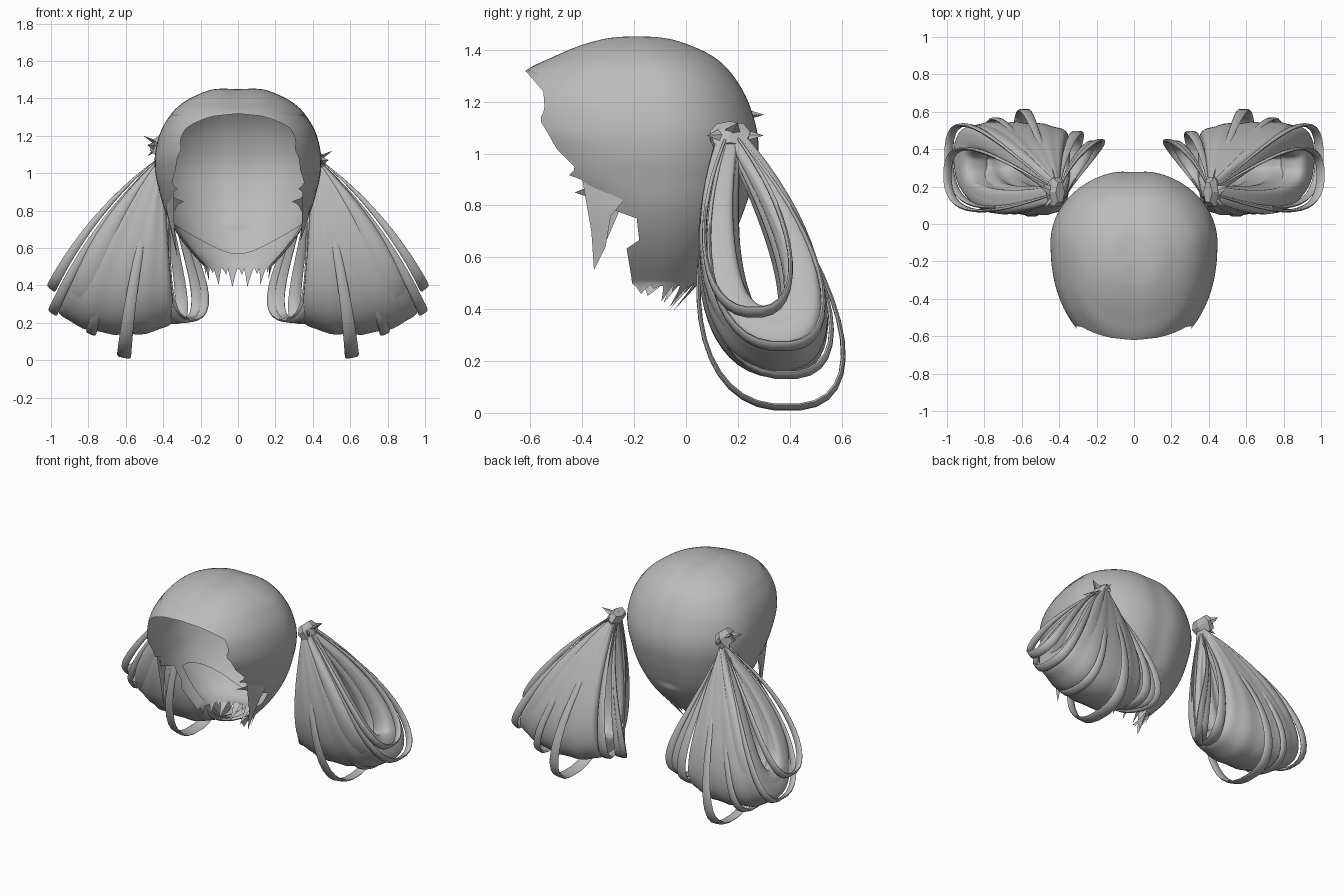
import bpy, bmesh, math
from mathutils import Vector

if "Cube" in bpy.data.objects:
    bpy.data.objects.remove(bpy.data.objects["Cube"])

hair = bpy.data.materials.new("ash_grey_hair")
hair.diffuse_color = (0.5, 0.5, 0.5, 1)
hair.use_nodes = True
hair.node_tree.nodes["Principled BSDF"].inputs["Base Color"].default_value = hair.diffuse_color


def make(name, bm, angle=50):
    bmesh.ops.remove_doubles(bm, verts=bm.verts, dist=0.0004)
    bmesh.ops.recalc_face_normals(bm, faces=bm.faces)
    me = bpy.data.meshes.new(name)
    bm.to_mesh(me)
    bm.free()
    me.materials.append(hair)
    ob = bpy.data.objects.new(name, me)
    bpy.context.collection.objects.link(ob)
    bpy.ops.object.select_all(action='DESELECT')
    ob.select_set(True)
    bpy.context.view_layer.objects.active = ob
    bpy.ops.object.shade_smooth_by_angle(angle=math.radians(angle))
    return ob


def grid(bm, rows, wrap_u=False, wrap_v=False):
    vs = [[bm.verts.new(p) for p in row] for row in rows]
    n, m = len(vs), len(vs[0])
    for i in range(n if wrap_u else n - 1):
        for j in range(m if wrap_v else m - 1):
            a, b = vs[i], vs[(i + 1) % n]
            k = (j + 1) % m
            bm.faces.new((a[j], a[k], b[k], b[j]))
    return vs


def catmull(pts, i, f):
    p = [pts[max(0, min(len(pts) - 1, i + k))] for k in (-1, 0, 1, 2)]
    return [0.5 * (2 * b + (c - a) * f + (2 * a - 5 * b + 4 * c - d) * f * f
                   + (3 * b - a - 3 * c + d) * f ** 3) for a, b, c, d in zip(*p)]


# Scalp sections: z, half width, centre y, back y, front y
sections = [
    (1.458, .05, -.19, -.14, -.24), (1.447, .14, -.18, -.05, -.33),
    (1.42, .215, -.17, .03, -.42), (1.38, .29, -.15, .108, -.51),
    (1.32, .355, -.12, .176, -.62), (1.22, .415, -.11, .24, -.70),
    (1.10, .444, -.10, .28, -.71), (1.00, .442, -.10, .288, -.66),
    (.90, .42, -.10, .27, -.60), (.80, .39, -.10, .24, -.50),
    (.70, .34, -.10, .20, -.45), (.60, .27, -.10, .14, -.40),
    (.50, .18, -.10, .05, -.33)]
# Ragged hairline: z, y
hairline = [
    (1.32, -.62), (1.24, -.55), (1.17, -.545), (1.13, -.565), (1.10, -.545),
    (1.02, -.50), (.94, -.42), (.92, -.46), (.895, -.39), (.87, -.38),
    (.85, -.43), (.83, -.37), (.79, -.30), (.75, -.19), (.66, -.18),
    (.64, -.23), (.52, -.21), (.40, -.20)]
SQ = .88  # squareness of the front half


def edge_y(z):
    if z >= 1.3199:
        return -9
    for (z0, y0), (z1, y1) in zip(hairline, hairline[1:]):
        if z >= z1:
            return y0 + (y1 - y0) * (z0 - z) / (z0 - z1)
    return -.2


def scalp_ring(sec, cols=64):
    z, w, yc, yb, yf = sec
    cut = max(0, min(1, (yc - edge_y(z)) / (yc - yf)))
    t0 = math.acos(cut ** (1 / SQ))
    top = max(0, min(1, (z - 1.3) / .14))
    ring = []
    for j in range(cols + 1):
        t = t0 + (2 * math.pi - 2 * t0) * j / cols
        c = math.cos(t)
        x = w * math.sin(t)
        y = yc - (yc - yf) * c ** SQ if c > 0 else yc - (yb - yc) * c
        # shallow parting down the crown and back
        dip = math.exp(-(x / .07) ** 2) * .011
        back = 1 - top if c < 0 and z > .7 else 0
        ring.append((x, y - dip * back * abs(c), z - dip * top))
    return ring


# Scalp shell, open at the face
rings = []
for i in range(len(sections) - 1):
    for k in range(6):
        rings.append(scalp_ring(catmull(sections, i, k / 6)))
rings.append(scalp_ring(sections[-1]))
# Pointed nape tips
last = rings[-1]
tips = []
for j, (x, y, z) in enumerate(last):
    back = math.sin(math.pi * j / (len(last) - 1))
    spike = (0, .3, .65, 1, .5, .1, .4, .2)[j % 8] * (.03 + .08 * back)
    tips.append((x * (1 - spike), y - spike * .9 * back, z - spike))
rings.append(tips)
bm = bmesh.new()
vs = grid(bm, rings)
top = bm.verts.new((0, -.19, 1.449))
for a, b in zip(vs[0], vs[0][1:]):
    bm.faces.new((a, b, top))
make("scalp_hair", bm)

# Inner nape layer with a curved upper edge
rows = []
for k in range(7):
    row = []
    for j in range(33):
        t = math.radians(85 + 190 * j / 32)
        zt = .57 + .16 * math.sin(t) ** 2
        z = zt + (.49 - zt) * k / 6
        f = max(0, min(2.999, (.8 - z) / .1))
        s = catmull(sections, 9 + int(f), f - int(f)) if f < 3 else sections[-1]
        row.append((s[1] * .96 * math.sin(t), s[2] - (s[3] - s[2]) * .92 * math.cos(t), z))
    rows.append(row)
bm = bmesh.new()
grid(bm, rows)
make("nape_layer", bm)


def teardrop(a, length, width):
    s, q = math.sin(a / 2), math.sin(a)
    return Vector((length * (1 - math.cos(a)) / 2,
                   -width * math.copysign(abs(q) ** .8, q) * abs(s) ** 1.3))


# Closed teardrop loop of hair, fanned out from the tie and bowed outward
def loop(name, side, phi, half, length, width, thick, tilt=.2, skew=0, ripple=0, nu=40, nv=8):
    rows = []
    for i in range(nu):
        a = 2 * math.pi * (i + .5) / nu
        s = math.sin(a / 2)
        c0 = teardrop(a, length, width)
        d = teardrop(a + .02, length, width) - teardrop(a - .02, length, width)
        n = Vector((-d.y, d.x)).normalized()
        row = []
        for j in range(nv):
            v = 2 * math.pi * j / nv
            sv, cv = math.sin(v), math.cos(v)
            sv = math.copysign(abs(sv) ** .8, sv)
            cv = math.copysign(abs(cv) ** .6, cv)
            t = thick * (.3 + .7 * s) * cv
            t += ripple * s * math.cos(sv * 13) * (1 if cv > 0 else -.3)
            r, l = c0.x + n.x * t, c0.y + n.y * t
            deg = phi + half * sv
            if half > 10:
                r *= 1 + .06 * sv
            deg += 13 * (deg + 10) / 50 * (1 - r / length) - skew * l / width
            p = math.radians(deg)
            row.append((side * (.40 + r * math.sin(p)), .17 + tilt * r + l,
                        1.10 - r * math.cos(p)))
        rows.append(row)
    bm = bmesh.new()
    grid(bm, rows, True, True)
    return make(name, bm, 60)


# Loose ribbons: angle, half angle, length, width, tilt, skew
ribbons = [
    (40, 1.8, .93, .22, .10, 0), (35, 1.6, 1.03, .28, .19, 0),
    (11, 2.0, 1.10, .36, .20, 0), (22, 1.6, 1.03, .30, .21, 0),
    (-4, 2.4, .90, .24, .20, 5), (-8, 2.0, .89, .18, .19, 8),
    (-9, 1.8, .90, .21, .17, 11)]

# Loose flat ends around the tie: tip offsets
ends = [(.07, -.09, .0), (.09, .03, .05), (.02, .13, .0), (.07, .04, -.06)]

for side, label, lift in ((1, "right", -.01), (-1, "left", .07)):
    loop(label + "_pigtail", side, 16, 20, .905, .205, .092, .188, ripple=.013, nu=64, nv=56)
    # inner roll that pads out the outer end
    loop(label + "_outer_roll", side, 30, 6, .91, .21, .08, .18, nv=16)
    for k, (phi, half, length, width, tilt, skew) in enumerate(ribbons):
        loop(f"{label}_ribbon_{k + 1}", side, phi, half, length, width, .01, tilt, skew)

    # Faceted hair tie
    c = Vector((.415, .17, 1.08 + lift))
    bm = bmesh.new()
    rows = []
    for r, d in ((.04, -.035), (.06, 0), (.045, .05)):
        rows.append([(side * (c.x + d * .6 + r * .6 * math.cos(q)), c.y + r * 1.5 * math.sin(q),
                      c.z - d + r * .5 * math.cos(q))
                     for q in (2 * math.pi * k / 6 for k in range(6))])
    vs = grid(bm, rows, False, True)
    bm.faces.new(vs[0])
    bm.faces.new(vs[-1])
    for o in ends:
        o = Vector(o)
        u = o.cross(Vector((1, .3, .4))).normalized() * .045
        w = o.cross(u).normalized() * .018
        b = [bm.verts.new((side * p.x, p.y, p.z)) for p in (c + u, c + w, c - u, c - w)]
        p = c + o
        tip = bm.verts.new((side * p.x, p.y, p.z))
        for k in range(4):
            bm.faces.new((b[k], b[(k + 1) % 4], tip))
    make(label + "_hair_tie", bm, 20)

    # Sideburn lock hanging in front of the ear
    bm = bmesh.new()
    lock = [(.345, -.40, .90), (.385, -.24, .82), (.375, -.29, .76),
            (.335, -.31, .64), (.325, -.355, .55), (.34, -.365, .70)]
    bm.faces.new([bm.verts.new((side * x, y, z)) for x, y, z in lock])
    bmesh.ops.triangulate(bm, faces=bm.faces)
    make(label + "_sideburn", bm)
